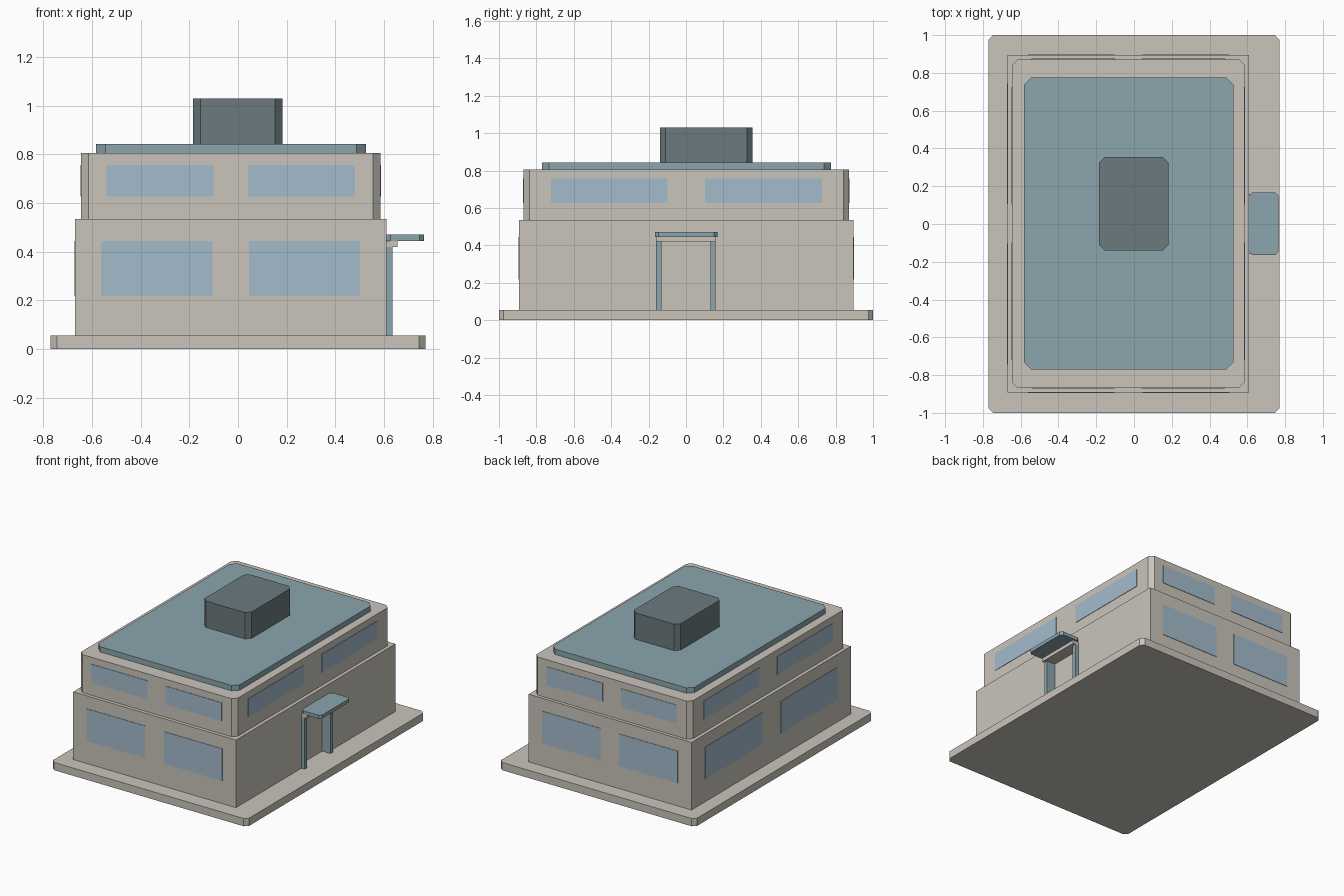
import bpy
import bmesh

cube = bpy.data.objects.get("Cube")
if cube:
    bpy.data.objects.remove(cube, do_unlink=True)


def make_material(name, rgb):
    mat = bpy.data.materials.new(name)
    mat.use_nodes = True
    colour = (*rgb, 1)
    mat.diffuse_color = colour
    mat.node_tree.nodes["Principled BSDF"].inputs["Base Color"].default_value = colour
    return mat


STONE = make_material("warm stone", (0.59, 0.56, 0.50))
ROOF = make_material("blue grey metal", (0.26, 0.38, 0.42))
SLATE = make_material("dark slate", (0.145, 0.195, 0.21))
GLASS = make_material("pale blue glass", (0.37, 0.50, 0.60))


def block(name, xs, ys, zs, mat, chamfer=0.0):
    """Box between the given limits, with optional chamfered upright corners."""
    bm = bmesh.new()
    bmesh.ops.create_cube(bm, size=1)
    for v in bm.verts:
        for axis, (low, high) in enumerate((xs, ys, zs)):
            v.co[axis] = low if v.co[axis] < 0 else high
    if chamfer:
        upright = [e for e in bm.edges
                   if abs(e.verts[0].co.z - e.verts[1].co.z) > 1e-5]
        bmesh.ops.bevel(bm, geom=upright, offset=chamfer, segments=1,
                        affect='EDGES')
    mesh = bpy.data.meshes.new(name)
    bm.to_mesh(mesh)
    bm.free()
    mesh.materials.append(mat)
    obj = bpy.data.objects.new(name, mesh)
    bpy.context.collection.objects.link(obj)
    return obj


def windows(storey, xs, ys, zs, sides):
    """Pairs of thin panes on the chosen walls of one storey."""
    t = 0.003
    for side in sides:
        across = xs if side in ("front", "back") else ys
        middle, width = sum(across) / 2, across[1] - across[0]
        wall = {"front": ys[0], "back": ys[1], "left": xs[1], "right": xs[0]}[side]
        for number, sign in enumerate((-1, 1), 1):
            centre = middle + sign * width * 0.237
            span = (centre - width * 0.179, centre + width * 0.179)
            depth = (wall - t, wall + t)
            name = f"{storey}_{side}_window_{number}"
            if side in ("front", "back"):
                block(name, span, depth, zs, GLASS)
            else:
                block(name, depth, span, zs, GLASS)


# Plinth and the two storeys
block("plinth", (-0.77, 0.77), (-1, 1), (0, 0.055), STONE, 0.025)
lower_x, lower_y = (-0.67, 0.61), (-0.893, 0.895)
upper_x, upper_y = (-0.645, 0.585), (-0.868, 0.872)
lower = block("lower_storey", lower_x, lower_y, (0.055, 0.535), STONE)
block("upper_storey", upper_x, upper_y, (0.535, 0.805), STONE, 0.03)

# Shallow doorway recess
cutter = block("doorway_cutter", (0.57, 0.7), (-0.145, 0.145), (0, 0.42), STONE)
cutter.hide_render = True
cut = lower.modifiers.new("doorway", 'BOOLEAN')
cut.operation = 'DIFFERENCE'
cut.solver = 'EXACT'
cut.object = cutter
bpy.context.view_layer.objects.active = lower
bpy.ops.object.modifier_apply(modifier=cut.name)
bpy.data.objects.remove(cutter, do_unlink=True)

# Glazing
windows("lower", lower_x, lower_y, (0.217, 0.445), ("front", "back", "right"))
windows("upper", upper_x, upper_y, (0.627, 0.757),
        ("front", "back", "left", "right"))

# Roof slab and rooftop housing
block("roof_slab", (-0.583, 0.526), (-0.77, 0.775), (0.805, 0.843), ROOF, 0.038)
block("rooftop_housing", (-0.185, 0.182), (-0.14, 0.355), (0.843, 1.03), SLATE, 0.03)

# Entrance posts, lintel and canopy
for name, span in (("front", (-0.16, -0.132)), ("back", (0.13, 0.158))):
    block(f"{name}_door_post", (0.57, 0.636), span, (0.055, 0.42), ROOF)
block("door_lintel", (0.57, 0.655), (-0.16, 0.158), (0.42, 0.445), STONE)
block("door_canopy", (0.609, 0.765), (-0.165, 0.168), (0.445, 0.47), ROOF, 0.018)
